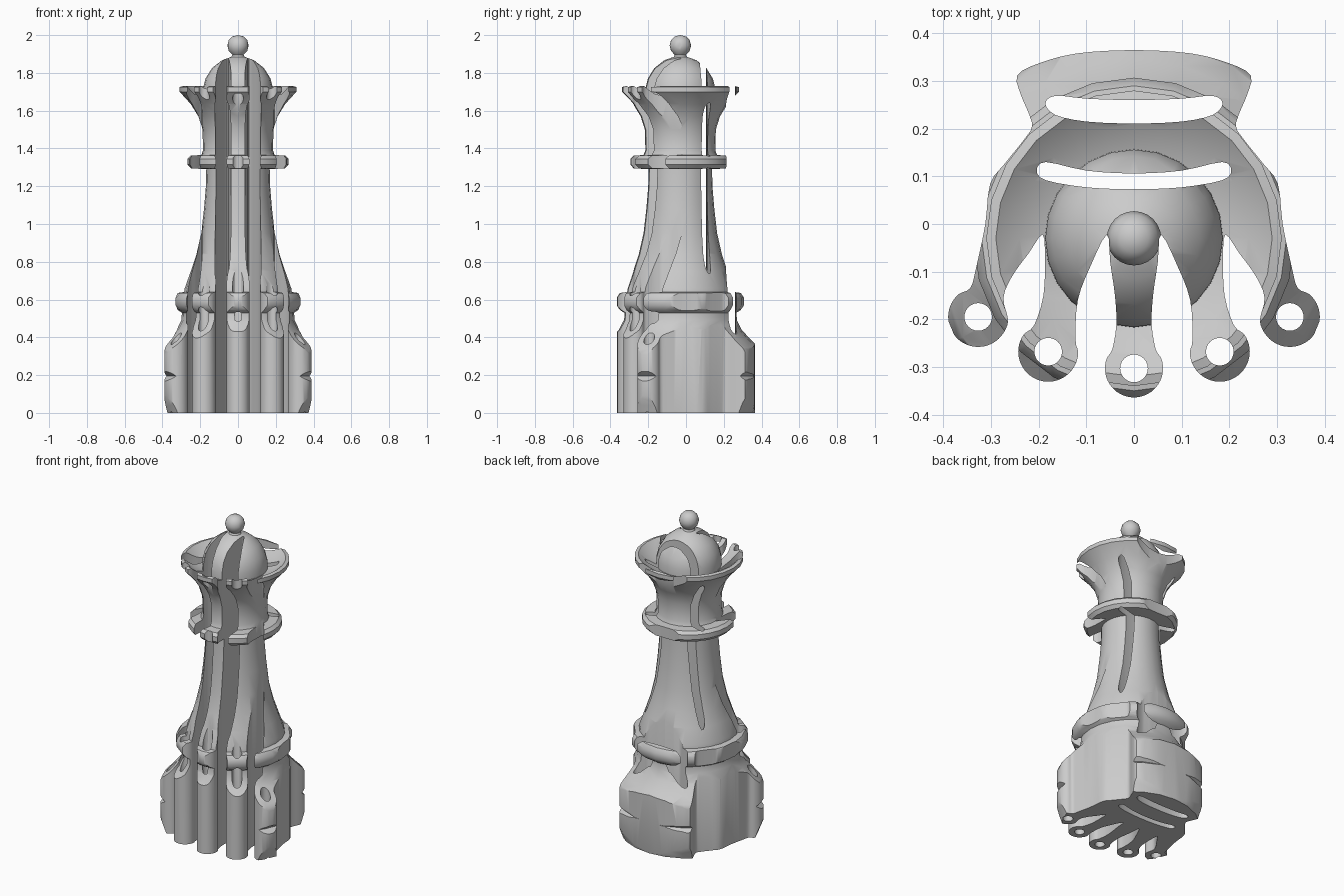
import bpy, bmesh
from math import sin, cos, radians, pi
from mathutils import Vector

if "Cube" in bpy.data.objects:
    bpy.data.objects.remove(bpy.data.objects["Cube"])

AXIS_Y = -0.03  # the turned body sits slightly forward of centre


def arc(cx, cy, r, a0, a1, n, sx=1.0):
    return [(cx + r * sx * cos(radians(a0 + (a1 - a0) * i / n)),
             cy + r * sin(radians(a0 + (a1 - a0) * i / n))) for i in range(n + 1)]


def smooth_loop(pts, steps=3):
    """Closed Catmull-Rom curve through the points."""
    out, n = [], len(pts)
    for i in range(n):
        a, b, c, d = (Vector(pts[(i + k) % n]) for k in (-1, 0, 1, 2))
        for s in range(steps):
            t = s / steps
            out.append(0.5 * (2 * b + (c - a) * t + (2 * a - 5 * b + 4 * c - d) * t ** 2
                              + (3 * b - a - 3 * c + d) * t ** 3))
    return out


def mirrored(half):
    """Right half from back centre to front centre, closed across x = 0."""
    return half + [(-x, y) for x, y in reversed(half[1:-1])]


# Turned body profile: radius, height
profile = [(0, 0), (.395, 0), (.41, .04), (.43, .09), (.43, .17), (.402, .195), (.43, .22),
           (.43, .31), (.415, .345), (.375, .385), (.325, .44), (.30, .49), (.297, .53),
           (.32, .545), (.337, .57), (.337, .61), (.32, .635), (.285, .64), (.282, .66),
           (.25, .75), (.22, .84), (.195, .95), (.18, 1.08), (.17, 1.2), (.168, 1.29),
           (.25, 1.295), (.268, 1.315), (.268, 1.345), (.25, 1.362), (.195, 1.365),
           (.185, 1.39), (.188, 1.5), (.21, 1.57), (.25, 1.635), (.30, 1.69), (.31, 1.70),
           (.31, 1.725), (.29, 1.73), (.24, 1.69), (.187, 1.67), (.186, 1.715), (.172, 1.77),
           (.138, 1.825), (.085, 1.867), (.035, 1.885), (.03, 1.896), (.049, 1.916),
           (.057, 1.945), (.049, 1.974), (.03, 1.993), (0, 2.0)]
bm = bmesh.new()
verts = [bm.verts.new((r, AXIS_Y, z)) for r, z in profile]
edges = [bm.edges.new(p) for p in zip(verts, verts[1:])]
bmesh.ops.spin(bm, geom=verts + edges, cent=(0, AXIS_Y, 0), axis=(0, 0, 1),
               angle=2 * pi, steps=24)
bmesh.ops.remove_doubles(bm, verts=bm.verts, dist=1e-4)
bmesh.ops.recalc_face_normals(bm, faces=bm.faces)
mesh = bpy.data.meshes.new("turned_piece")
bm.to_mesh(mesh)
bm.free()
piece = bpy.data.objects.new("turned_piece", mesh)
bpy.context.collection.objects.link(piece)

# Crown emblem outline seen from above
half = [(0, .365), (.12, .358), (.2, .337), (.245, .312), (.237, .27), (.222, .235),
        (.214, .205), (.23, .178), (.27, .128), (.302, .084), (.312, 0), (.331, -.09)]
half += arc(.327, -.195, .063, 75, -175, 10)
half += [(.274, -.155), (.256, -.11), (.22, -.06), (.192, -.022), (.187, -.07), (.19, -.15)]
half += arc(.18, -.268, .063, 62, -205, 10)
half += [(.118, -.16), (.092, -.09), (.057, -.022), (.05, -.08), (.04, -.15), (.037, -.21)]
half += arc(0, -.303, .061, 42, -90, 6)

# Two slots across the band and the holes in the five tip rings
slot_back = mirrored([(0, .26), (.1, .263), (.165, .269), (.186, .253), (.165, .229),
                      (.1, .215), (0, .211)])
slot_front = mirrored([(0, .106), (.1, .112), (.185, .13), (.204, .112), (.185, .092),
                       (.1, .077), (0, .073)])
loops = [smooth_loop(mirrored(half)), smooth_loop(slot_back), smooth_loop(slot_front)]
for x, y in ((0, -.303), (.18, -.268), (-.18, -.268), (.327, -.195), (-.327, -.195)):
    loops.append(arc(x, y, .029, 0, 345, 23))

# Extruded emblem used as the cutter
curve = bpy.data.curves.new("crown_cutter", 'CURVE')
curve.dimensions = '2D'
curve.fill_mode = 'BOTH'
curve.extrude = 1.1
for loop in loops:
    sp = curve.splines.new('POLY')
    sp.points.add(len(loop) - 1)
    for p, co in zip(sp.points, loop):
        p.co = (co[0], co[1], 0, 1)
    sp.use_cyclic_u = True
temp = bpy.data.objects.new("crown_curve", curve)
bpy.context.collection.objects.link(temp)
bpy.context.view_layer.update()
dg = bpy.context.evaluated_depsgraph_get()
bm = bmesh.new()
bm.from_mesh(bpy.data.meshes.new_from_object(temp.evaluated_get(dg)))
bmesh.ops.remove_doubles(bm, verts=bm.verts, dist=1e-4)
bmesh.ops.translate(bm, verts=bm.verts, vec=(0, 0, 1))
bmesh.ops.recalc_face_normals(bm, faces=bm.faces)
cut_mesh = bpy.data.meshes.new("crown_cutter")
bm.to_mesh(cut_mesh)
bm.free()
bpy.data.objects.remove(temp)
cutter = bpy.data.objects.new("crown_cutter", cut_mesh)
bpy.context.collection.objects.link(cutter)
cutter.hide_render = True

# Keep only what the turned body and the emblem share
mod = piece.modifiers.new("crown_intersection", 'BOOLEAN')
mod.operation = 'INTERSECT'
mod.solver = 'EXACT'
mod.object = cutter
bpy.context.view_layer.objects.active = piece
piece.select_set(True)
bpy.ops.object.modifier_apply(modifier=mod.name)
bpy.data.objects.remove(cutter)
bpy.ops.object.shade_smooth_by_angle(angle=radians(35))
